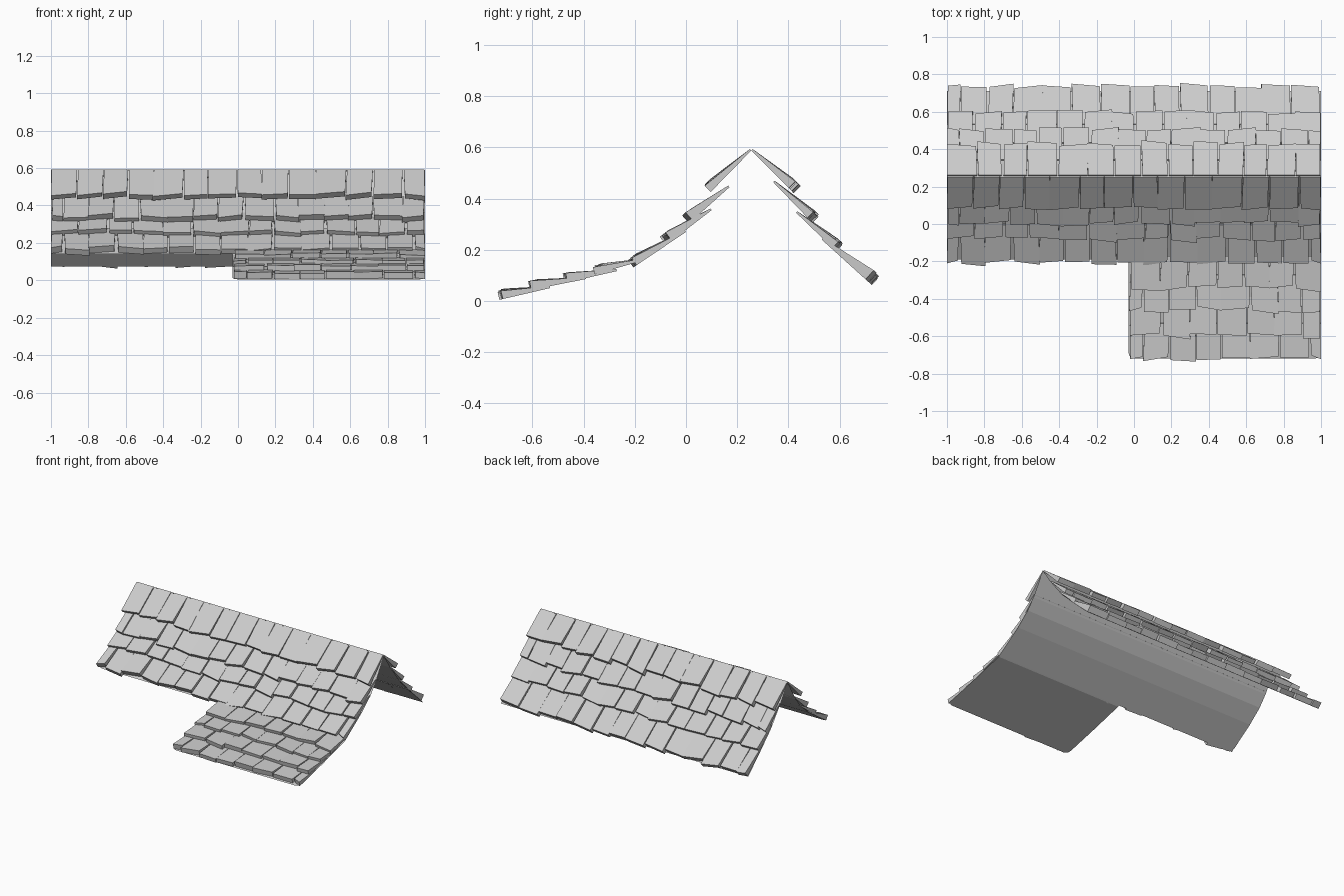
import bpy, bmesh, random
from mathutils import Vector

random.seed(7)
cube = bpy.data.objects.get("Cube")
if cube:
    bpy.data.objects.remove(cube, do_unlink=True)

slate = bpy.data.materials.new("slate_grey")
slate.use_nodes = True
GREY = (0.6, 0.6, 0.6, 1)
slate.diffuse_color = GREY
slate.node_tree.nodes["Principled BSDF"].inputs["Base Color"].default_value = GREY


def finish(name, bm):
    mesh = bpy.data.meshes.new(name)
    bm.to_mesh(mesh)
    bm.free()
    mesh.materials.append(slate)
    obj = bpy.data.objects.new(name, mesh)
    bpy.context.collection.objects.link(obj)
    return obj


def deck(name, profile, x0, x1, rounded=()):
    """Thin sheet swept along x; the listed ends of its last edge are rounded."""
    bm = bmesh.new()
    rows = [[bm.verts.new((x, y, z)) for x in (x0, x1)] for y, z in profile]
    for a, b in zip(rows, rows[1:]):
        bm.faces.new((a[0], b[0], b[1], a[1]))
    bmesh.ops.recalc_face_normals(bm, faces=bm.faces)
    corners = [rows[-1][i] for i in rounded]
    if corners:
        bmesh.ops.bevel(bm, geom=corners, offset=0.035, segments=3,
                        profile=0.5, affect='VERTICES')
    return finish(name, bm)


def shingle(bm, x0, x1, head, tip, thick):
    """Wedge from a thin head to a thick, slightly crooked tip."""
    along = (tip - head).normalized()
    up = Vector((0, -along.z, along.y))
    if up.z < 0:
        up = -up
    skew = random.uniform(-0.012, 0.012)
    slide = random.uniform(-0.014, 0.012)
    thick *= random.uniform(0.85, 1.15)
    taper = random.uniform(0, 0.006)
    corners = []
    for end, w in ((head, 0.008), (tip, thick)):
        for x, side in ((x0 + taper, -1), (x1 - taper, 1)):
            p = Vector((x, end.y, end.z))
            if end is tip:
                p += along * (slide + side * skew)
                p.x += skew * 0.7
            p.x = max(-1, min(1, p.x))
            corners += [bm.verts.new(p), bm.verts.new(p + up * w)]
    a, b, c, d, e, f, g, h = corners
    for face in ((a, b, d, c), (e, g, h, f), (a, e, f, b),
                 (c, d, h, g), (b, f, h, d), (a, c, g, e)):
        bm.faces.new(face)


def course(name, x0, x1, head, tip, thick, offset):
    """One row of shingles with uneven widths."""
    bm = bmesh.new()
    x = x0
    width = 0.075 if offset else 0.15
    while x < x1 - 0.01:
        end = x + width * random.uniform(0.88, 1.12)
        if x1 - end < 0.06:
            end = x1
        shingle(bm, x, end, Vector((0, *head)), Vector((0, *tip)), thick)
        x, width = end, 0.145
    bmesh.ops.recalc_face_normals(bm, faces=bm.faces)
    return finish(name, bm)


# Supporting sheets
deck("front_deck", [(0.255, 0.59), (0.16, 0.43), (0.1, 0.355), (0, 0.27),
                    (-0.08, 0.215), (-0.19, 0.14)], -1, 1, (0,))
deck("back_deck", [(0.255, 0.59), (0.33, 0.475), (0.45, 0.32),
                   (0.57, 0.205), (0.71, 0.075)], -1, 1)
deck("porch_deck", [(-0.17, 0.155), (-0.2, 0.135), (-0.45, 0.07),
                    (-0.72, 0.005)], -0.03, 1, (0, 1))

# Shingle courses: head and tip as (y, z), then tip thickness
slopes = {
    "front": (-1, 1, [((0.255, 0.588), (0.11, 0.44), 0.034),
                      ((0.17, 0.445), (0.025, 0.315), 0.036),
                      ((0.1, 0.355), (-0.06, 0.232), 0.036),
                      ((0.0, 0.27), (-0.19, 0.142), 0.034)]),
    "back": (-1, 1, [((0.255, 0.588), (0.405, 0.437), 0.036),
                     ((0.34, 0.465), (0.485, 0.315), 0.036),
                     ((0.43, 0.345), (0.575, 0.205), 0.038),
                     ((0.53, 0.24), (0.71, 0.077), 0.042)]),
    "porch": (-0.02, 1, [((-0.17, 0.158), (-0.335, 0.11), 0.03),
                         ((-0.27, 0.117), (-0.455, 0.075), 0.034),
                         ((-0.39, 0.086), (-0.595, 0.046), 0.034),
                         ((-0.53, 0.051), (-0.715, 0.008), 0.034)]),
}
for slope, (x0, x1, rows) in slopes.items():
    for i, (head, tip, thick) in enumerate(rows):
        course(f"{slope}_shingles_{i + 1}", x0, x1, head, tip, thick, i % 2)
